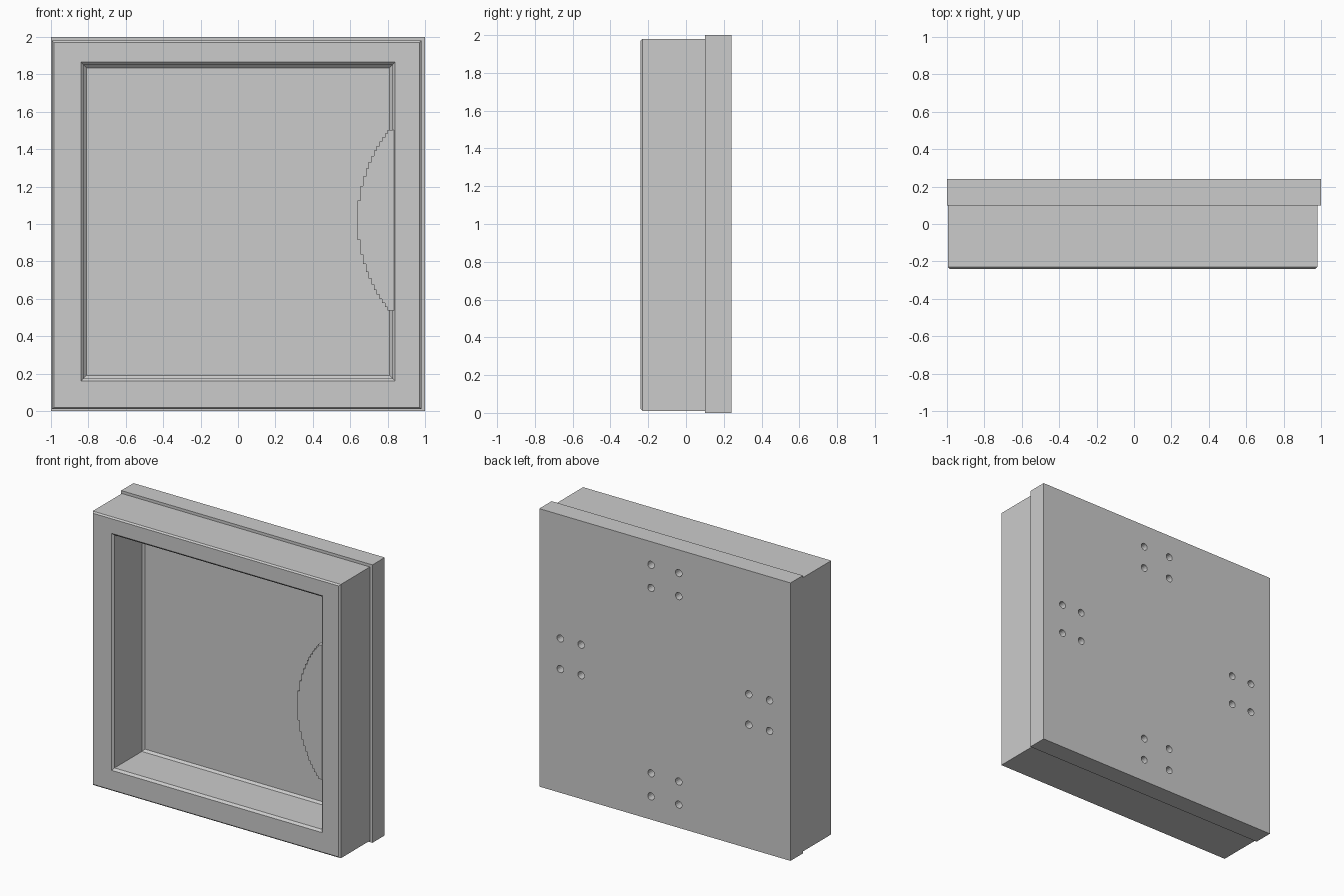
import bpy, bmesh
from math import sqrt, radians
from mathutils import Matrix, Vector

if "Cube" in bpy.data.objects:
    bpy.data.objects.remove(bpy.data.objects["Cube"])


def add_object(name, bm):
    bmesh.ops.recalc_face_normals(bm, faces=bm.faces)
    mesh = bpy.data.meshes.new(name)
    bm.to_mesh(mesh)
    bm.free()
    obj = bpy.data.objects.new(name, mesh)
    bpy.context.collection.objects.link(obj)
    return obj


def add_box(name, x0, x1, y0, y1, z0, z1):
    bm = bmesh.new()
    size = Matrix.Diagonal((x1 - x0, y1 - y0, z1 - z0, 1))
    mid = Matrix.Translation(((x0 + x1) / 2, (y0 + y1) / 2, (z0 + z1) / 2))
    bmesh.ops.create_cube(bm, size=1, matrix=mid @ size)
    return add_object(name, bm)


def rect_loop(bm, y, x0, x1, z0, z1, inset=0):
    x0, x1, z0, z1 = x0 + inset, x1 - inset, z0 + inset, z1 - inset
    return [bm.verts.new((x, y, z)) for x, z in ((x0, z0), (x1, z0), (x1, z1), (x0, z1))]


def bridge(bm, a, b):
    n = len(a)
    for i in range(n):
        bm.faces.new((a[i], a[(i + 1) % n], b[(i + 1) % n], b[i]))


# Front frame: rectangular section swept as loops, chamfered at its lips
OUTER = (-0.995, 0.98, 0.01, 1.98)
OPENING = (-0.825, 0.825, 0.175, 1.85)
bm = bmesh.new()
loops = [
    rect_loop(bm, 0.10, *OUTER),
    rect_loop(bm, -0.23, *OUTER),
    rect_loop(bm, -0.24, *OUTER, inset=0.01),
    rect_loop(bm, -0.24, *OPENING, inset=-0.015),
    rect_loop(bm, -0.225, *OPENING),
    rect_loop(bm, 0.085, *OPENING),
    rect_loop(bm, 0.10, *OPENING, inset=0.015),
]
for i, loop in enumerate(loops):
    bridge(bm, loop, loops[(i + 1) % len(loops)])
add_object("front_frame", bm)

# Stepped curved bulge on the right side of the opening
R, CX, CZ, STEP = 0.78, 1.42, 1.02, 0.0145
half = []
for k in range(12):
    x = 0.64 + k * STEP
    z_in = 0 if k == 0 else sqrt(max(0, R * R - (CX - x + STEP / 2) ** 2))
    z_out = sqrt(R * R - (CX - x - STEP / 2) ** 2)
    if k:
        half.append((x, z_in))
    half.append((x, z_out))
profile = [(x, CZ + z) for x, z in half]
profile += [(0.84, profile[-1][1]), (0.84, 2 * CZ - profile[-1][1])]
profile += [(x, CZ - z) for x, z in reversed(half)]
bm = bmesh.new()
face = bm.faces.new([bm.verts.new((x, -0.235, z)) for x, z in profile])
ext = bmesh.ops.extrude_face_region(bm, geom=[face], use_keep_orig=True)
moved = [g for g in ext["geom"] if isinstance(g, bmesh.types.BMVert)]
bmesh.ops.translate(bm, verts=moved, vec=Vector((0, 0.335, 0)))
add_object("side_bulge", bm)

# Back plate
plate = add_box("back_plate", -1, 1, 0.10, 0.24, 0, 2)

# Screw holes: four groups of four, cut into the back
bm = bmesh.new()
turn = Matrix.Rotation(radians(90), 4, 'X')
for a in (-0.833, -0.667, 0.667, 0.833):
    for b in (-0.11, 0.11):
        for x, z in ((a, b), (b, a)):
            bmesh.ops.create_cone(bm, cap_ends=True, segments=16, radius1=0.026, radius2=0.026,
                                  depth=0.12, matrix=Matrix.Translation((x, 0.24, 1 + z)) @ turn)
cutter = add_object("screw_hole_cutter", bm)
cutter.hide_render = True
cutter.display_type = 'WIRE'
cut = plate.modifiers.new("screw_holes", 'BOOLEAN')
cut.operation = 'DIFFERENCE'
cut.solver = 'EXACT'
cut.object = cutter
